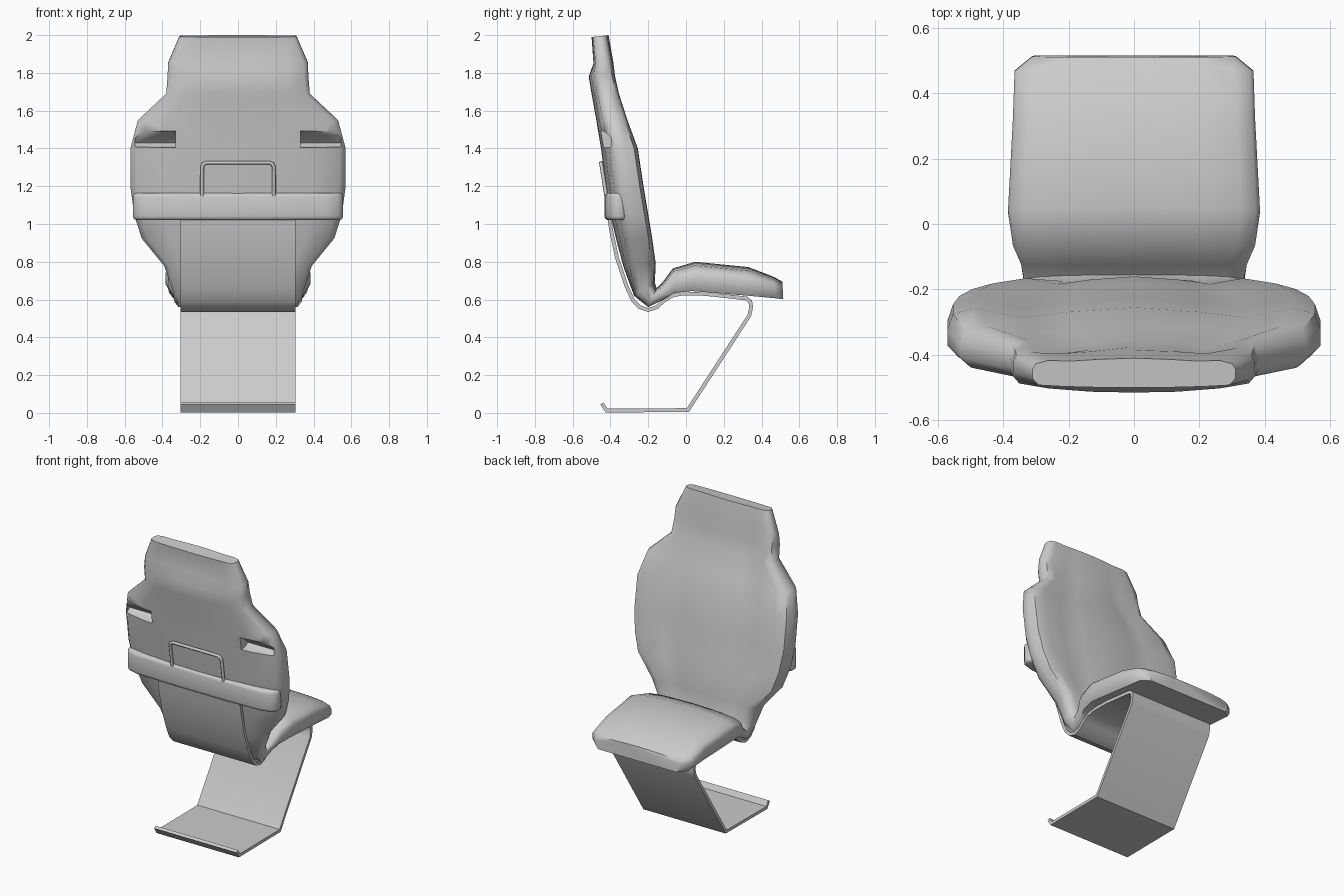
import bpy, bmesh, math
from mathutils import Vector

if "Cube" in bpy.data.objects:
    bpy.data.objects.remove(bpy.data.objects["Cube"])


def make_object(name, verts, faces, angle=40, smooth=True):
    me = bpy.data.meshes.new(name)
    me.from_pydata(verts, [], faces)
    bm = bmesh.new()
    bm.from_mesh(me)
    bmesh.ops.recalc_face_normals(bm, faces=bm.faces)
    bm.to_mesh(me)
    bm.free()
    ob = bpy.data.objects.new(name, me)
    bpy.context.collection.objects.link(ob)
    if smooth:
        shade(ob, angle)
    return ob


def activate(ob):
    bpy.ops.object.select_all(action='DESELECT')
    ob.select_set(True)
    bpy.context.view_layer.objects.active = ob


def shade(ob, angle):
    activate(ob)
    bpy.ops.object.shade_smooth_by_angle(angle=math.radians(angle))


def apply_mod(ob, kind, **settings):
    activate(ob)
    mod = ob.modifiers.new(kind.title(), kind)
    for key, value in settings.items():
        setattr(mod, key, value)
    bpy.ops.object.modifier_apply(modifier=mod.name)


def prism(name, outline, place, a, b, smooth=True):
    # closed outline extruded between a and b; place(p, d) gives the 3D point
    n = len(outline)
    verts = [place(p, d) for d in (a, b) for p in outline]
    faces = [(i, (i + 1) % n, n + (i + 1) % n, n + i) for i in range(n)]
    faces += [tuple(range(n)), tuple(range(n, 2 * n))]
    return make_object(name, verts, faces, smooth=smooth)


# Cushion stations: front (y, z), rear (y, z), half width, bolster amount
stations = [
    (-.41, 2.0, -.50, 1.99, .31, .4),
    (-.385, 1.86, -.49, 1.85, .37, .5),
    (-.375, 1.78, -.515, 1.78, .373, .9),
    (-.355, 1.69, -.50, 1.69, .38, 1),
    (-.31, 1.55, -.475, 1.55, .53, 1),
    (-.255, 1.40, -.45, 1.40, .57, 1),
    (-.225, 1.20, -.425, 1.20, .57, 1),
    (-.20, 1.05, -.40, 1.05, .55, 1),
    (-.18, .93, -.37, .92, .51, 1),
    (-.16, .79, -.33, .77, .39, .8),
    (-.165, .69, -.275, .62, .345, .4),
    (-.155, .66, -.20, .56, .335, 0),
    (-.125, .69, -.12, .60, .345, 0),
    (-.07, .765, -.06, .635, .37, 0),
    (.05, .80, .03, .645, .385, 0),
    (.33, .772, .31, .622, .37, 0),
    (.465, .72, .47, .607, .365, 0),
    (.51, .695, .515, .602, .31, 0),
]


def section(fy, fz, by, bz, w, k):
    f, b = Vector((0, fy, fz)), Vector((0, by, bz))
    half = [(.0, .0), (.35, .02 + .05 * k), (.6, .05 + .11 * k), (.85, .13 - .12 * k),
            (.97, .25 - .15 * k), (1, .4 - .05 * k), (1, .75 - .15 * k),
            (.94, 1 - .22 * k), (.7, 1 - .1 * k), (.35, 1 - .02 * k), (0, 1)]
    pts = half + [(-u, t) for u, t in half[-2:0:-1]]
    return [f.lerp(b, t) + Vector((u * w, 0, 0)) for u, t in pts]


rings = [section(*s) for s in stations]
n, m = len(rings[0]), len(rings)
faces = [(r * n + i, r * n + (i + 1) % n, (r + 1) * n + (i + 1) % n, (r + 1) * n + i)
         for r in range(m - 1) for i in range(n)]
faces += [tuple(range(n)), tuple(range((m - 1) * n, m * n))]
cushion = make_object("back_and_seat_cushion", [v for r in rings for v in r], faces, smooth=False)

# Hand recesses in the rear of the backrest
for side in (-1, 1):
    cutter = prism("recess_cutter", [(-.55, 1.50), (-.43, 1.49), (-.37, 1.43), (-.39, 1.41), (-.55, 1.39)],
                   lambda p, d: (d * side, p[0], p[1]), .33, .545, smooth=False)
    apply_mod(cushion, 'BOOLEAN', object=cutter, operation='DIFFERENCE', solver='EXACT')
    bpy.data.objects.remove(cutter)
shade(cushion, 50)

# Bent sheet frame running from the backrest to the foot
path = [(-.41, 1.06), (-.395, .96), (-.365, .82), (-.315, .67), (-.28, .595), (-.245, .56), (-.20, .545),
        (-.155, .56), (-.115, .595), (-.075, .62), (-.02, .632), (.10, .63), (.32, .606), (.34, .59),
        (.345, .56), (.335, .515), (.01, .015), (-.42, .012), (-.445, .05)]
verts = [(x, y, z) for y, z in path for x in (-.305, .305)]
frame = make_object("sheet_frame", verts,
                    [(2 * i, 2 * i + 1, 2 * i + 3, 2 * i + 2) for i in range(len(path) - 1)], smooth=False)
apply_mod(frame, 'SOLIDIFY', thickness=.02, offset=0, use_even_offset=True)
shade(frame, 35)

# Padded cross bar behind the backrest
right = [(.20, -.432), (.46, -.425), (.53, -.405), (.56, -.37), (.55, -.32)]
outline = right + [(-x, y) for x, y in reversed(right)]
bar = prism("cross_bar", outline, lambda p, d: (p[0], p[1], d), 1.02, 1.165, smooth=False)
apply_mod(bar, 'BEVEL', width=.022, segments=3, limit_method='ANGLE', angle_limit=math.radians(50))
shade(bar, 45)

# Bent wire handle above the bar
curve = bpy.data.curves.new("wire_handle", 'CURVE')
curve.dimensions = '3D'
curve.bevel_depth = .01
curve.bevel_resolution = 2
spline = curve.splines.new('POLY')
corner = [(.19, 1.10), (.19, 1.30), (.183, 1.317), (.165, 1.325)]
pts = corner + [(-x, z) for x, z in reversed(corner)]
spline.points.add(len(pts) - 1)
for p, (x, z) in zip(spline.points, pts):
    p.co = (x, -.415 - .035 * (z - 1.10) / .225, z, 1)
handle = bpy.data.objects.new("wire_handle", curve)
bpy.context.collection.objects.link(handle)
